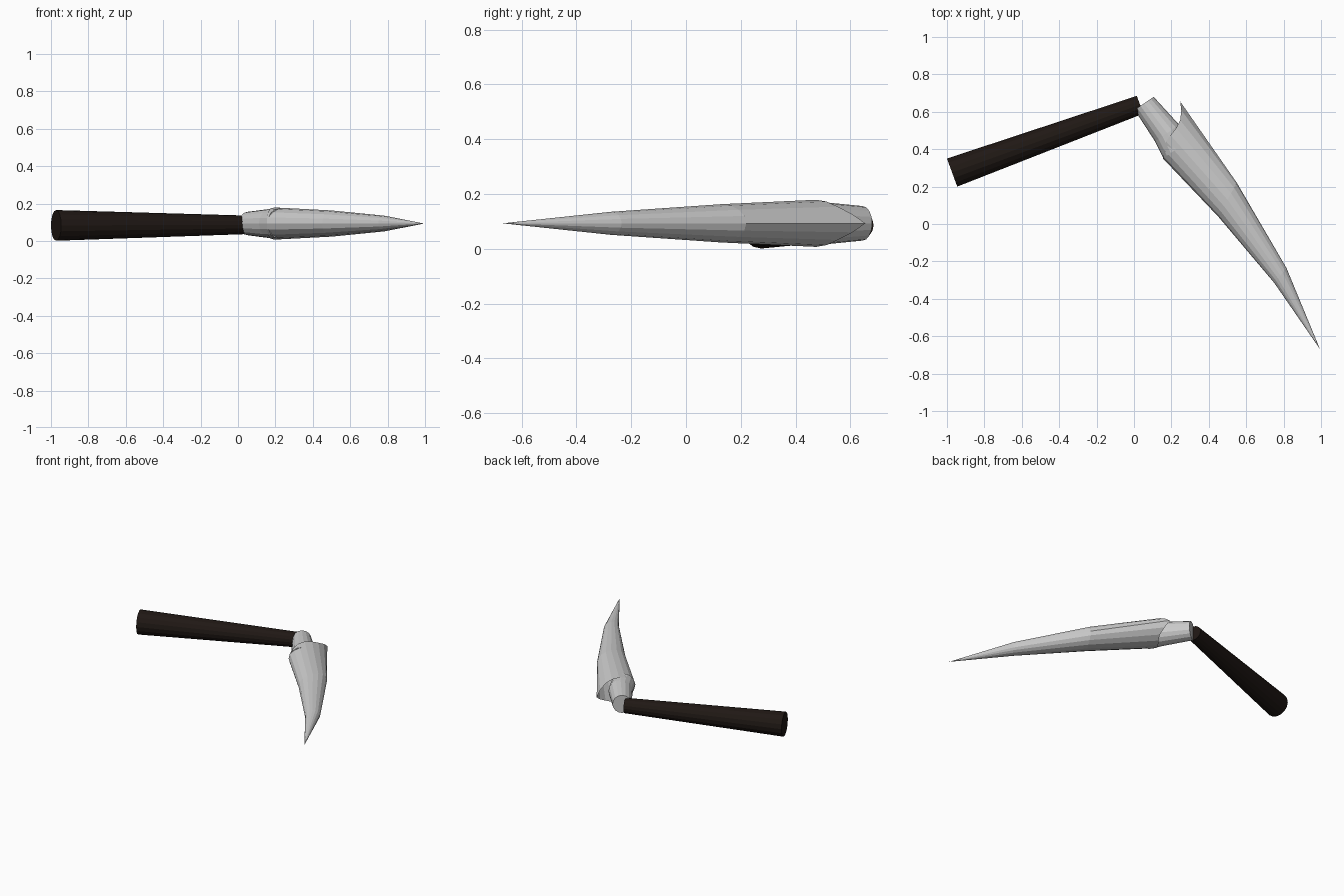
import bpy, bmesh, math
from mathutils import Vector

if "Cube" in bpy.data.objects:
    bpy.data.objects.remove(bpy.data.objects["Cube"])

N = 16
ZC = 0.093


def lerp_table(table, u):
    for (u0, x0, y0), (u1, x1, y1) in zip(table, table[1:]):
        if u <= u1:
            t = (u - u0) / (u1 - u0)
            return x0 + (x1 - x0) * t, y0 + (y1 - y0) * t
    return table[-1][1:]


def ring(inner, outer, hz, zc=ZC):
    """Ellipse whose flat diameter runs from inner to outer (xy), half height hz."""
    return shaped_ring([(-1, *inner), (1, *outer)], hz, zc)


def shaped_ring(table, hz, zc=ZC):
    """Ring whose xy position follows a table over u = -1..1."""
    pts = []
    for i in range(N):
        a = 2 * math.pi * i / N
        x, y = lerp_table(table, math.cos(a))
        pts.append(Vector((x, y, zc + hz * math.sin(a))))
    return pts


def loft(name, rings, cap_start=False, cap_end=False, tip=None):
    bm = bmesh.new()
    loops = [[bm.verts.new(p) for p in r] for r in rings]
    for a, b in zip(loops, loops[1:]):
        for i in range(N):
            j = (i + 1) % N
            bm.faces.new((a[i], a[j], b[j], b[i]))
    if cap_start:
        bm.faces.new(loops[0])
    if cap_end:
        bm.faces.new(loops[-1])
    if tip:
        t = bm.verts.new(tip)
        for i in range(N):
            bm.faces.new((loops[-1][i], loops[-1][(i + 1) % N], t))
    bmesh.ops.recalc_face_normals(bm, faces=bm.faces)
    me = bpy.data.meshes.new(name)
    bm.to_mesh(me)
    bm.free()
    ob = bpy.data.objects.new(name, me)
    bpy.context.collection.objects.link(ob)
    return ob


# Handle: tapered round grip
handle = loft("handle", [
    ring((-0.945, 0.20), (-1.0, 0.35), 0.082, 0.083),
    ring((0.05, 0.59), (0.015, 0.685), 0.05, 0.086),
], cap_start=True, cap_end=True)
mat = bpy.data.materials.new("dark_wood")
mat.diffuse_color = (0.014, 0.009, 0.007, 1)
mat.use_nodes = True
mat.node_tree.nodes["Principled BSDF"].inputs["Base Color"].default_value = mat.diffuse_color
handle.data.materials.append(mat)

# Socket: short tube that flares into the blade
loft("socket", [
    ring((0.003, 0.61), (0.105, 0.68), 0.063),
    ring((0.112, 0.442), (0.242, 0.53), 0.079),
    ring((0.157, 0.352), (0.285, 0.44), 0.08),
], cap_start=True, cap_end=True)

# Blade: hollow curved spike with a swept, open mouth
mouth = [(-1, 0.155, 0.35), (-0.5, 0.165, 0.43), (0, 0.195, 0.475), (0.4, 0.227, 0.515),
         (0.75, 0.25, 0.56), (0.93, 0.253, 0.61), (1, 0.247, 0.655)]
loft("blade", [
    shaped_ring(mouth, 0.086),
    ring((0.45, 0.04), (0.55, 0.22), 0.07),
    ring((0.75, -0.315), (0.815, -0.235), 0.042),
], tip=(0.995, -0.67, 0.093))
